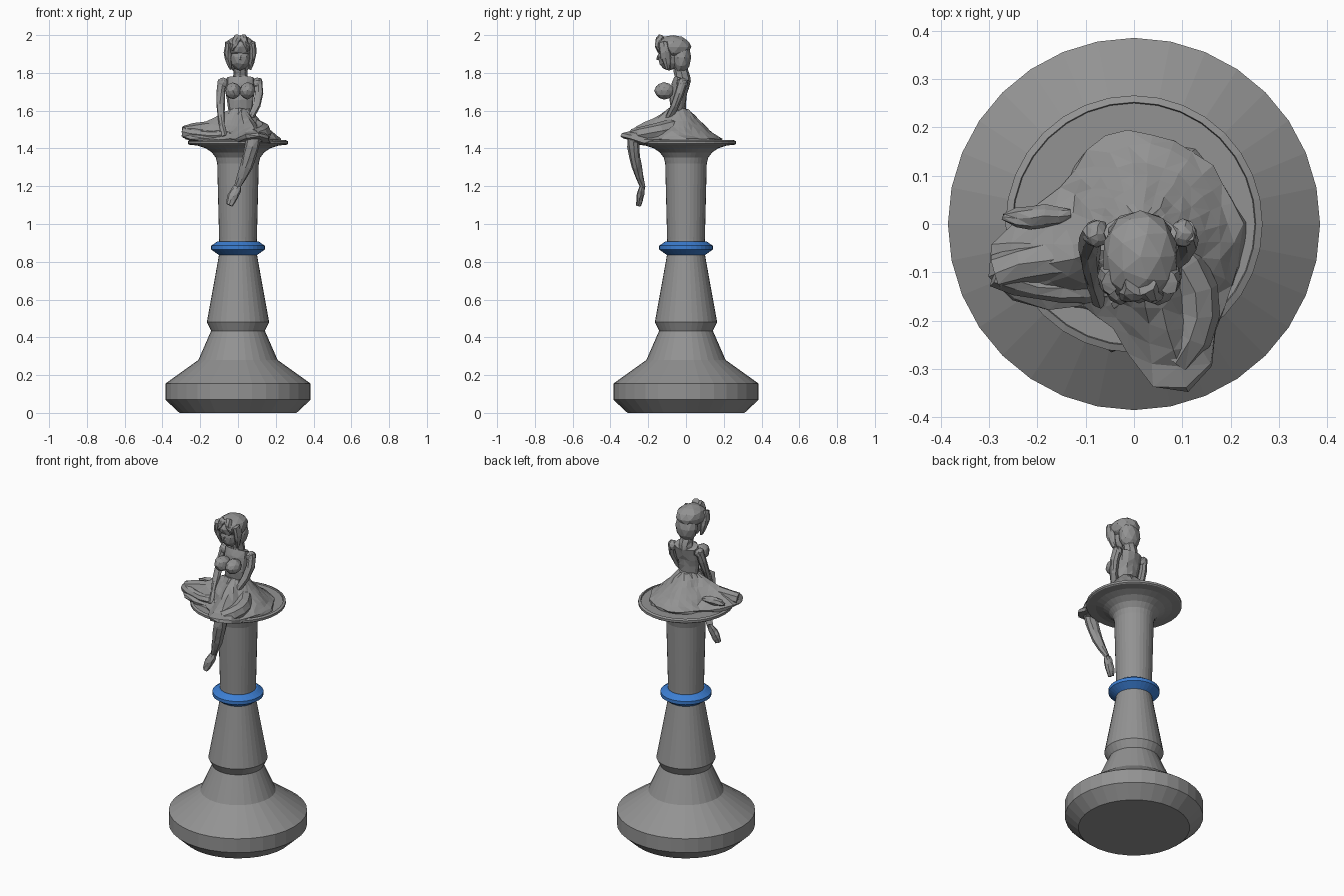
import bpy
import bmesh
import random
from math import sin, cos, pi, tau
from mathutils import Vector

random.seed(4)
default_cube = bpy.data.objects.get("Cube")
if default_cube:
    bpy.data.objects.remove(default_cube, do_unlink=True)


def make_material(name, colour):
    material = bpy.data.materials.new(name)
    material.use_nodes = True
    material.diffuse_color = (*colour, 1)
    shader = next(n for n in material.node_tree.nodes if n.type == "BSDF_PRINCIPLED")
    shader.inputs["Base Color"].default_value = (*colour, 1)
    return material


GREY = make_material("stone grey", (.29, .29, .29))
BLUE = make_material("band blue", (.045, .21, .65))


def finish(name, bm, material=GREY, jitter=.0):
    """Roughen the vertices slightly, then link the flat-shaded mesh."""
    for vert in bm.verts:
        vert.co += Vector([random.uniform(-jitter, jitter) for axis in "xyz"])
    bmesh.ops.recalc_face_normals(bm, faces=bm.faces)
    mesh = bpy.data.meshes.new(name)
    bm.to_mesh(mesh)
    bm.free()
    mesh.materials.append(material)
    obj = bpy.data.objects.new(name, mesh)
    bpy.context.collection.objects.link(obj)


def skin_rings(name, rings, material=GREY, jitter=.0):
    """Bridge successive closed rings of points and cap both ends."""
    bm = bmesh.new()
    loops = [[bm.verts.new(point) for point in ring] for ring in rings]
    for low, high in zip(loops, loops[1:]):
        for i in range(len(low)):
            j = (i + 1) % len(low)
            bm.faces.new((low[i], low[j], high[j], high[i]))
    bm.faces.new(loops[0][::-1])
    bm.faces.new(loops[-1])
    if jitter:
        bmesh.ops.triangulate(bm, faces=bm.faces[:])
    finish(name, bm, material, jitter)


def circle(sides):
    return [(cos(tau * i / sides), sin(tau * i / sides)) for i in range(sides)]


def lathe(name, profile, material=GREY):
    rings = [[(r * c, r * s, z) for c, s in circle(32)] for r, z in profile]
    skin_rings(name, rings, material)


def limb(name, start, bend, end, thick, thin, bulge=.0, flat=1, sides=8, steps=5):
    """Tapered tube along a bent path; flat squashes its depth."""
    start, bend, end = Vector(start), Vector(bend), Vector(end)
    sideways = abs((end - start).normalized().x) > .8
    hint = Vector((0, 1, 0)) if sideways else Vector((1, 0, 0))
    rings = []
    for k in range(steps + 1):
        t = k / steps
        first, second = start.lerp(bend, t), bend.lerp(end, t)
        centre = first.lerp(second, t)
        tangent = (second - first).normalized()
        u = (hint - tangent * hint.dot(tangent)).normalized()
        v = tangent.cross(u) * flat
        radius = thick + (thin - thick) * t + bulge * sin(pi * t)
        rings.append([centre + (u * c + v * s) * radius for c, s in circle(sides)])
    skin_rings(name, rings, jitter=.003)


def blob(name, centre, size, jitter=.002):
    bm = bmesh.new()
    bmesh.ops.create_icosphere(bm, subdivisions=2, radius=1)
    bmesh.ops.scale(bm, verts=bm.verts, vec=Vector(size))
    bmesh.ops.translate(bm, verts=bm.verts, vec=Vector(centre))
    finish(name, bm, GREY, jitter)


# Turned pedestal: base, waisted column and flared dish
lathe("pedestal_base", [(.31, 0), (.385, .07), (.385, .155), (.21, .28), (.14, .44)])
lathe("lower_column", [(.14, .43), (.165, .48), (.125, .7), (.1, .84)])
lathe("blue_band", [(.1, .835), (.142, .865), (.142, .885), (.11, .907), (.09, .907)], BLUE)
lathe("upper_column", [(.1, .84), (.1, .92), (.11, 1.32)])
flare = [(.11 + .15 * (1 - cos(a * pi / 10)), 1.32 + .1 * sin(a * pi / 10)) for a in range(6)]
lathe("dish", flare + [(.266, 1.425), (.266, 1.438), (.252, 1.444), (.25, 1.436)])

# Spread skirt: lobes as (direction, reach, sharpness) push the hem outwards
LOBES = [(-1.3, .15, 12), (3.3, .16, 8), (1.6, .07, 2), (-.1, .06, 2)]
CENTRE_X = .012
waist = Vector((CENTRE_X, -.04, 1.61))


def skirt_ring(t, drop=.0):
    """One ring of the skirt, from the waist at t = 0 to the hem at t = 1."""
    ring = []
    for c, s in circle(30):
        reach = .16 + random.uniform(-.01, .01) * t
        for direction, length, power in LOBES:
            facing = c * cos(direction) + s * sin(direction)
            reach += length * max(0, facing) ** power
        hem_z = 1.45 + max(0, reach - .25) / 2
        radius = .052 + (reach - .052) * t
        height = hem_z + (waist.z - hem_z) * (1 - t) ** 1.2
        ring.append((waist.x + c * radius, waist.y + s * radius, height - drop))
    return ring


skirt = [skirt_ring(1, .02)] + [skirt_ring(step / 6) for step in range(6, -1, -1)]
skin_rings("skirt", skirt, jitter=.004)

# Leg folded to the side
folded_knee = (-.285, -.1, 1.485)
limb("folded_thigh", (0, -.06, 1.51), (-.15, -.06, 1.51), folded_knee, .05, .036)
limb("folded_shin", folded_knee, (-.18, -.15, 1.46), (-.05, -.13, 1.47), .03, .025)
limb("folded_foot", (-.27, .015, 1.49), (-.2, .01, 1.5), (-.13, .02, 1.49), .008, .01, .016)

# Leg hanging over the rim
hanging_knee = (.085, -.28, 1.465)
ankle = (0, -.23, 1.2)
limb("hanging_thigh", (.06, -.04, 1.51), (.19, -.16, 1.49), hanging_knee, .052, .04)
limb("hanging_shin", hanging_knee, (.06, -.28, 1.33), ankle, .04, .018, .006, .8)
limb("hanging_foot", ankle, (-.02, -.24, 1.16), (-.045, -.25, 1.1), .018, .02, .01, .7)

# Bodice and neck
limb("bodice", (CENTRE_X, -.04, 1.57), (CENTRE_X, -.05, 1.68), (CENTRE_X, -.02, 1.77),
     .056, .075, .008, .6, 12)
limb("neck", (CENTRE_X, -.015, 1.75), (CENTRE_X, -.02, 1.81), (CENTRE_X, -.05, 1.86), .042, .034)

# Arms resting together in the lap
limb("right_arm", (-.08, -.015, 1.76), (-.11, -.05, 1.6), (-.07, -.16, 1.46), .025, .016)
limb("left_arm", (.105, -.015, 1.76), (.14, -.06, 1.58), (-.04, -.16, 1.47), .025, .016)

# Head with a short bob
blob("face", (CENTRE_X, -.09, 1.885), (.056, .06, .074), .001)
limb("nose", (CENTRE_X, -.14, 1.9), (CENTRE_X, -.15, 1.89), (CENTRE_X, -.15, 1.87), .004, .008, sides=5, steps=2)
blob("hair_crown", (CENTRE_X, -.068, 1.938), (.08, .098, .062))
blob("hair_back", (CENTRE_X, -.025, 1.88), (.068, .052, .085))

# Paired parts: bust, shoulders and hair framing the face
for label, side in (("left", 1), ("right", -1)):
    def across(offset):
        return CENTRE_X + side * offset

    blob(label + "_bust", (across(.038), -.115, 1.705), (.042, .052, .045))
    blob(label + "_shoulder", (across(.09), -.02, 1.745), (.028, .03, .03))
    limb(label + "_side_lock", (across(.06), -.12, 1.96), (across(.075), -.11, 1.9),
         (across(.05), -.095, 1.82), .018, .008, .006, 1.5)
    limb(label + "_fringe", (across(.01), -.13, 1.985), (across(.03), -.16, 1.96),
         (across(.04), -.14, 1.92), .025, .008)
